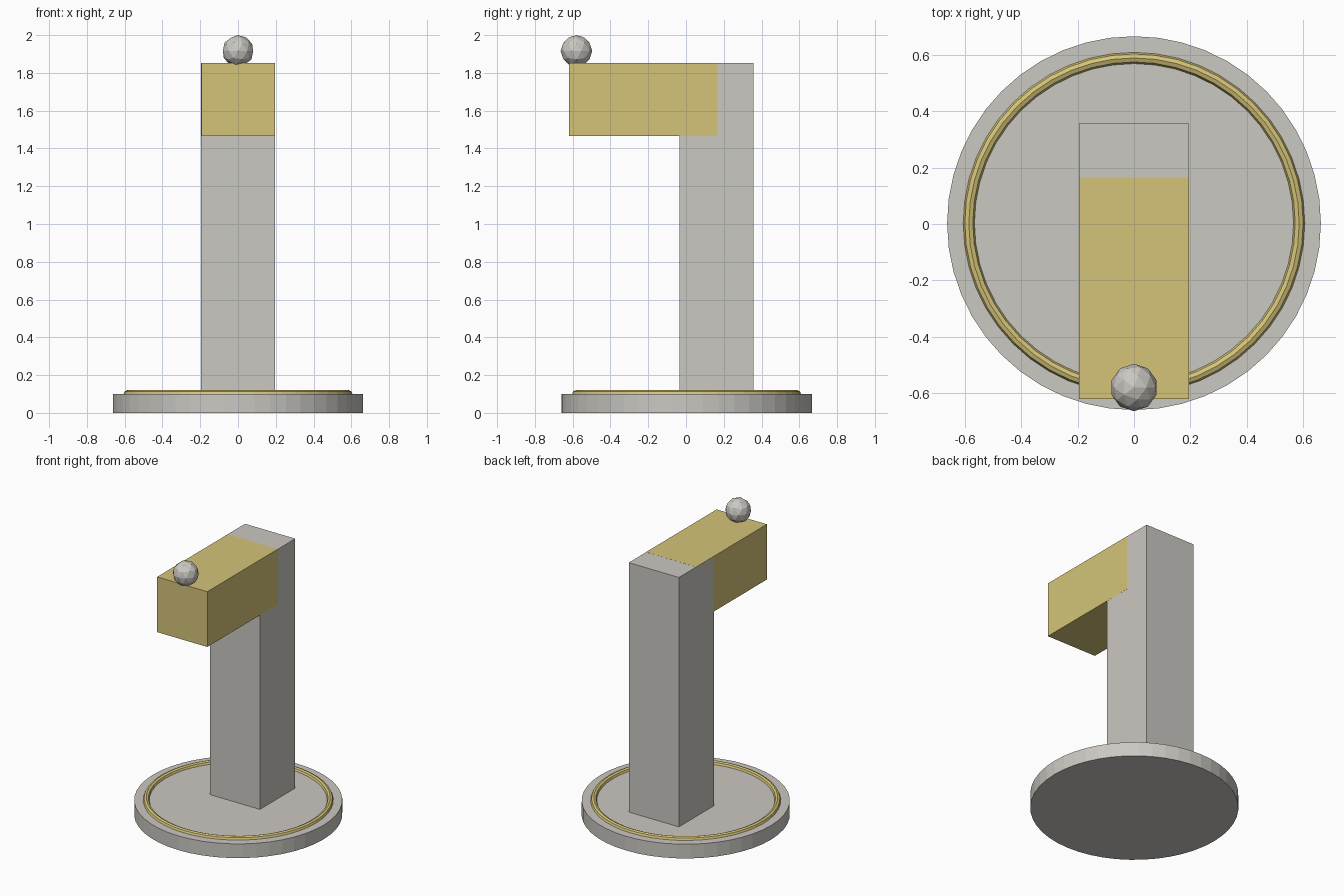
import bpy
import math
from mathutils import Matrix, Vector

cube = bpy.data.objects.get("Cube")
if cube:
    bpy.data.objects.remove(cube, do_unlink=True)


def make_material(name, rgb):
    mat = bpy.data.materials.new(name)
    mat.use_nodes = True
    colour = (*rgb, 1.0)
    mat.diffuse_color = colour
    mat.node_tree.nodes["Principled BSDF"].inputs["Base Color"].default_value = colour
    return mat


def finish(name, mat):
    obj = bpy.context.object
    obj.name = obj.data.name = name
    obj.data.materials.append(mat)
    return obj


def box(name, low, high, mat):
    """Axis-aligned block between two corners."""
    low, high = Vector(low), Vector(high)
    bpy.ops.mesh.primitive_cube_add(size=1)
    obj = finish(name, mat)
    obj.data.transform(Matrix.Translation((low + high) / 2)
                       @ Matrix.Diagonal((*(high - low), 1)))
    return obj


stone = make_material("warm grey stone", (0.60, 0.58, 0.54))
gold = make_material("pale gold", (0.66, 0.55, 0.19))

BASE_TOP = 0.10
HALF = 0.195
TOP = 1.853
CENTRE_Y = 0.003
PROUD = 0.0005  # keeps the arm's gold faces clear of the column's

# Round base plate
bpy.ops.mesh.primitive_cylinder_add(vertices=48, radius=0.663, depth=BASE_TOP,
                                    location=(0, CENTRE_Y, BASE_TOP / 2))
finish("base_plate", stone)

# Gold ring half sunk into the base
bpy.ops.mesh.primitive_torus_add(major_segments=48, minor_segments=8,
                                 major_radius=0.586, minor_radius=0.02,
                                 location=(0, CENTRE_Y, BASE_TOP))
finish("base_ring", gold)

# Upright column and the arm reaching forward from it
box("column", (-HALF, -0.035, BASE_TOP), (HALF, 0.357, TOP), stone)
box("arm", (-HALF + PROUD, -0.62, 1.465),
    (HALF + PROUD, 0.165, TOP + PROUD), gold)

# Faceted ball on the front end of the arm
bpy.ops.mesh.primitive_ico_sphere_add(subdivisions=2, radius=0.084,
                                      location=(0, -0.58, 1.916))
finish("ball", stone)
